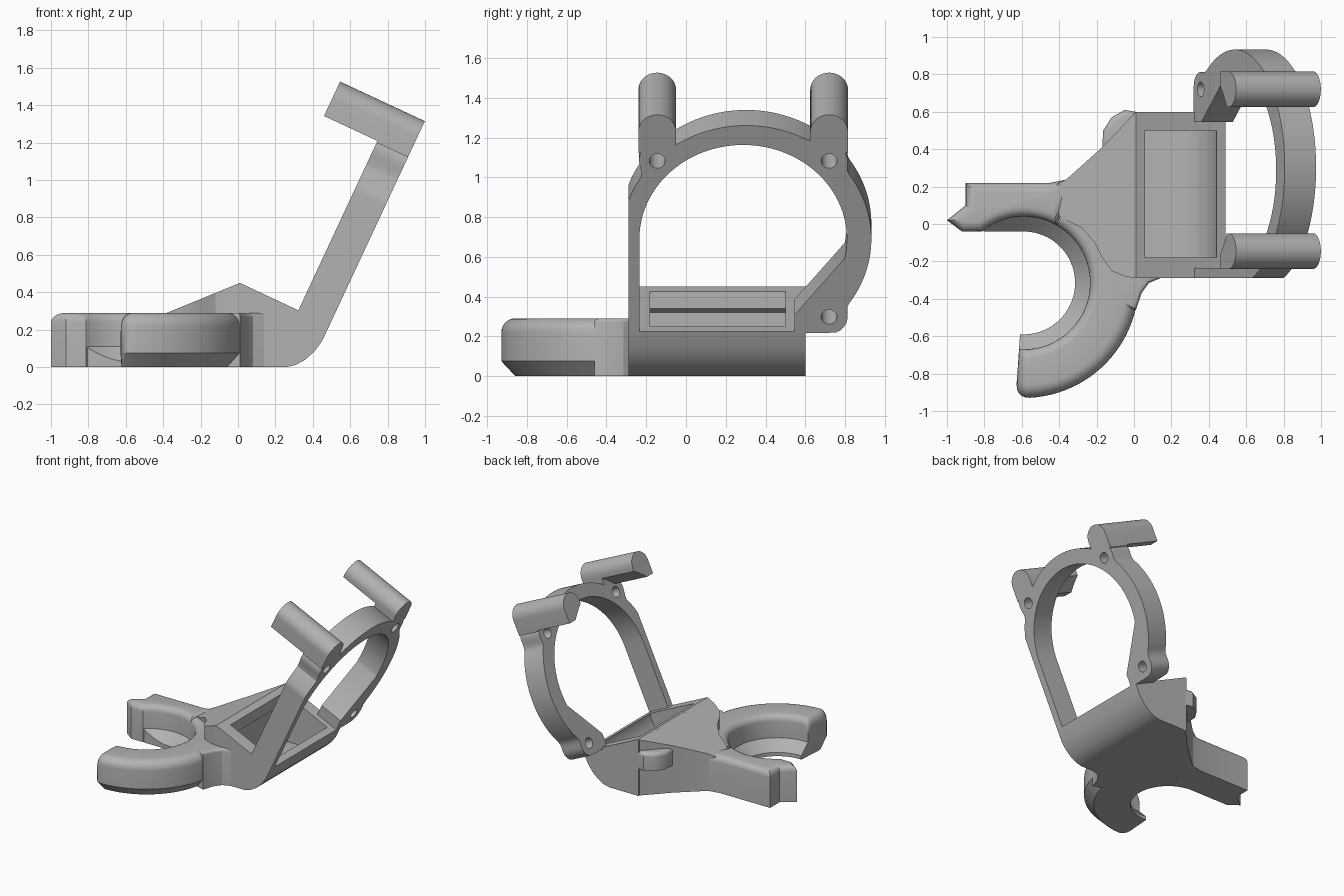
import bpy, bmesh
from math import sin, cos, radians, sqrt, hypot

if "Cube" in bpy.data.objects:
    bpy.data.objects.remove(bpy.data.objects["Cube"])

grey = bpy.data.materials.new("plain grey")
grey.use_nodes = True
COLOR = (0.45, 0.45, 0.45, 1)
grey.diffuse_color = COLOR
grey.node_tree.nodes["Principled BSDF"].inputs["Base Color"].default_value = COLOR


def finish(name, bm):
    bmesh.ops.recalc_face_normals(bm, faces=bm.faces)
    mesh = bpy.data.meshes.new(name)
    bm.to_mesh(mesh)
    bm.free()
    mesh.materials.append(grey)
    ob = bpy.data.objects.new(name, mesh)
    bpy.context.collection.objects.link(ob)
    return ob


def prism(name, outline, lo, hi, place, rounding=0):
    """Extrude a 2D outline between two depths, optionally rounding the far rim."""
    bm = bmesh.new()
    a = [bm.verts.new(place(p, q, lo)) for p, q in outline]
    b = [bm.verts.new(place(p, q, hi)) for p, q in outline]
    n = len(a)
    bm.faces.new(a)
    top = bm.faces.new(b)
    for i in range(n):
        j = (i + 1) % n
        bm.faces.new((a[i], a[j], b[j], b[i]))
    bmesh.ops.recalc_face_normals(bm, faces=bm.faces)
    if rounding:
        bmesh.ops.bevel(bm, geom=list(top.edges), offset=rounding, segments=5,
                        profile=0.5, affect='EDGES', clamp_overlap=False)
    return finish(name, bm)


def sweep(name, sections):
    """Skin a row of equal cross-sections and cap both ends."""
    bm = bmesh.new()
    rows = [[bm.verts.new(p) for p in s] for s in sections]
    n = len(rows[0])
    for r, s in zip(rows, rows[1:]):
        for i in range(n):
            j = (i + 1) % n
            bm.faces.new((r[i], r[j], s[j], s[i]))
    bm.faces.new(rows[0])
    bm.faces.new(rows[-1])
    return finish(name, bm)


def cut(ob, cutter):
    m = ob.modifiers.new("cut", 'BOOLEAN')
    m.operation, m.solver, m.object = 'DIFFERENCE', 'EXACT', cutter
    bpy.context.view_layer.objects.active = ob
    bpy.ops.object.modifier_apply(modifier=m.name)
    bpy.data.objects.remove(cutter)


def arc(cx, cy, r, a0, a1, n):
    angles = [radians(a0 + (a1 - a0) * i / n) for i in range(n + 1)]
    return [(cx + r * cos(a), cy + r * sin(a)) for a in angles]


def plan(x, y, z):
    return (x, y, z)


def side(x, z, y):
    return (x, y, z)


def tilted(y, v, w):
    # plane of the fan frame, leaning back 65 degrees
    return (0.49 + 0.423 * v - 0.906 * w, y, 0.225 + 0.906 * v + 0.423 * w)


# Duct body with its open, hollow inlet
body = prism("duct_body", [(0, 0), (0.26, 0), (0.31, 0.012), (0.36, 0.04), (0.41, 0.085),
                           (0.45, 0.14), (0.49, 0.225), (0.01, 0.45), (0, 0.446)],
             -0.29, 0.6, side)
cut(body, prism("inlet_cutter", [(0.06, 0.6), (0.44, 0.6), (0.44, 0.22), (0.4, 0.14),
                                 (0.33, 0.07), (0.24, 0.04), (0.03, 0.04), (0.03, 0.32),
                                 (0.06, 0.34)], -0.18, 0.5, side))

# Sloping hood between the body and the nozzle arms
hood_plan = [(-0.42, 0.21), (-0.36, 0.24), (-0.17, 0.41), (0.01, 0.6), (0.01, -0.29),
             (-0.05, -0.28), (-0.12, -0.25), (-0.17, -0.18), (-0.21, -0.1),
             (-0.28, -0.02), (-0.4, 0.04)]
prism("hood", hood_plan, 0, 1,
      lambda x, y, t: (x, y, t * (0.45 + 0.41 * (x - 0.01))))
prism("hood_bulge", [(-0.17, 0.4), (-0.165, 0.5), (-0.12, 0.57), (-0.05, 0.61),
                     (0.01, 0.6), (0.01, 0.4)], 0.22, 0.36, plan, 0.03)
prism("nozzle_web", [(-0.1, -0.26), (0.14, -0.26), (0.14, -0.29), (0.08, -0.315),
                     (0.04, -0.37), (0.01, -0.46), (-0.1, -0.42)], 0, 0.29, plan, 0.02)

# Curved nozzle arm, with the free end rounded over
CX, CY, R_IN, R_LIP, R_OUT, TOP = -0.59, -0.315, 0.355, 0.275, 0.615, 0.29
ROUND = 0.07


def ring_point(r, a, z):
    return (CX + r * cos(a), CY + r * sin(a), z)


def arm_section(deg):
    a = radians(deg)
    t = min(ROUND, radians(deg + 94) * R_OUT)
    e = ROUND - sqrt(max(0, ROUND ** 2 - (ROUND - t) ** 2))
    top, out = TOP - e, R_OUT - e
    rim = arc(out - ROUND, top - ROUND, ROUND, 0, 90, 6)
    rim += arc(R_IN + 0.05, top - 0.05, 0.05, 90, 180, 5)
    rim += [(R_IN, 0.11), (R_LIP, 0.03), (R_LIP, 0), (out - ROUND, 0), (out, 0.075)]
    return [ring_point(r, a, z) for r, z in rim]


sweep("curved_arm", [arm_section(d) for d in
                     [-94, -93.5, -92.5, -91, -89, -87] + list(range(-84, 61, 4))])


# Sloping lip continuing inside the straight arm
def lip_section(deg):
    a = radians(deg)
    r = R_LIP / sin(a) if deg > 90 else R_LIP
    return [ring_point(q, a, z) for q, z in
            ((0.375, 0), (r, 0), (r, 0.03 + r - R_LIP), (R_IN, 0.11), (0.375, 0.11))]


sweep("arm_lip", [lip_section(d) for d in range(58, 129, 5)])

# Straight arm with pointed tip
prism("straight_arm", arc(CX, CY, R_IN, 60, 129, 16)
      + [(-0.92, -0.04), (-1, 0.02), (-0.9, 0.1), (-0.9, 0.22), (-0.45, 0.22), (-0.3, 0.25)],
      0, TOP, plan, 0.05)

# Fan frame: ring, ears and straight left leg as one outline
FY, FV, BOLT, EAR, DEPTH = 0.2875, 0.513, 0.4325, 0.095, 0.185
bolts = [(FY - BOLT, FV + BOLT), (FY + BOLT, FV + BOLT), (FY + BOLT, FV - BOLT)]


def outer_radius(deg):
    dy, dv = cos(radians(deg)), sin(radians(deg))
    best = 0
    circles = [(0.015, 0, 0.63)] + [(y - FY, v - FV, EAR) for y, v in bolts]
    for cy, cv, r in circles:
        gap = r * r - (cy * dv - cv * dy) ** 2
        if gap > 0:
            best = max(best, cy * dy + cv * dv + sqrt(gap))
    return best


outline = []
for deg in range(-48, 181, 2):
    r = sum(outer_radius(deg + k) for k in (-2, -1, 0, 1, 2)) / 5
    outline.append((max(-0.29, FY + r * cos(radians(deg))), FV + r * sin(radians(deg))))
outline += [(-0.29, -0.03), (-0.235, -0.03)]
outline += arc(FY, FV, 0.522, 180, -12, 60)
outline += [(0.545, 0.09), (0.545, -0.01), (0.68, -0.01)]
frame = prism("fan_frame", outline, 0, DEPTH, tilted)
for y, v in bolts:
    cut(frame, prism("bolt_cutter", arc(y, v, 0.04, 0, 345, 23), -0.1, 0.3, tilted))

# Two round-topped mounting posts, relieved for the fan
for name, (y, v) in zip(("right_post", "left_post"), bolts):
    post = prism(name, [(y - EAR, 1.0), (y + EAR, 1.0)] + arc(y, 1.108, EAR, 0, 180, 20),
                 0, 0.5, tilted)
    cut(post, prism("fan_cutter", arc(FY, FV, 0.665, 0, 356, 89), DEPTH, 0.6, tilted))
    # short neck joining the post to the ear
    prism(name + "_neck", [(y - EAR, 0.99), (y + EAR, 0.99), (y + EAR, 1.1), (y - EAR, 1.1)],
          0.001, DEPTH - 0.001, tilted)

# Smooth curved surfaces, keep hard edges
for ob in bpy.context.scene.objects:
    if ob.type == 'MESH':
        bpy.ops.object.select_all(action='DESELECT')
        ob.select_set(True)
        bpy.context.view_layer.objects.active = ob
        bpy.ops.object.shade_smooth_by_angle(angle=radians(30))
